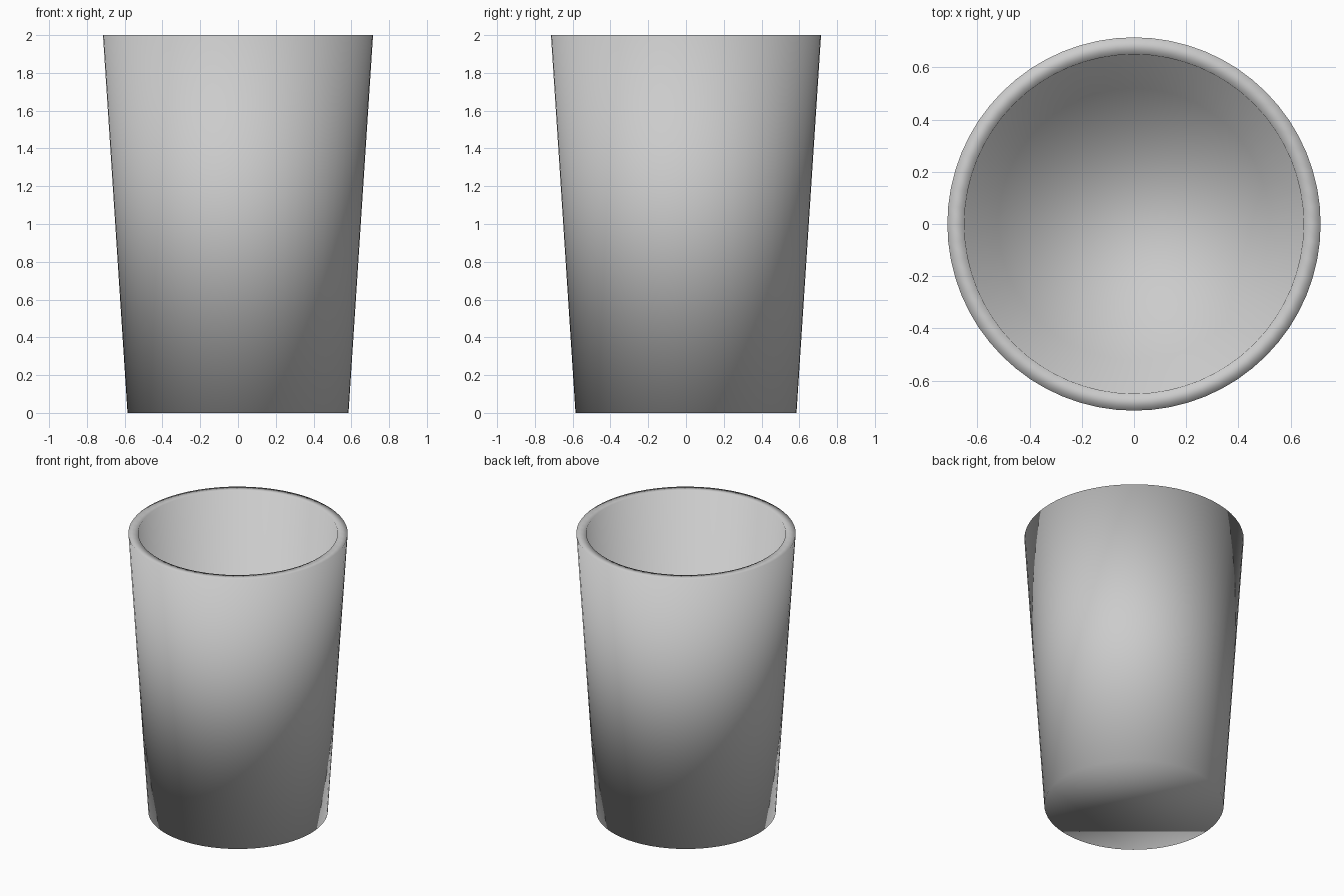
import bpy, bmesh
from mathutils import Vector

if "Cube" in bpy.data.objects:
    bpy.data.objects.remove(bpy.data.objects["Cube"])

SEGMENTS = 64
HEIGHT, R_TOP, R_BOTTOM = 2.0, 0.715, 0.585
WALL = 0.065

bm = bmesh.new()

# Tapered outer body, closed at both ends
bmesh.ops.create_cone(bm, cap_ends=True, segments=SEGMENTS,
                      radius1=R_BOTTOM, radius2=R_TOP, depth=HEIGHT)
bmesh.ops.translate(bm, verts=bm.verts, vec=Vector((0, 0, HEIGHT / 2)))

# Flat rim around the opening
top = max(bm.faces, key=lambda f: f.calc_center_median().z)
bmesh.ops.inset_region(bm, faces=[top], thickness=WALL, use_even_offset=True)

# Hollow inside with a floor, following the outer taper
floor = bmesh.ops.extrude_discrete_faces(bm, faces=[top])["faces"][0]
scale = (R_BOTTOM - WALL) / (R_TOP - WALL)
for v in floor.verts:
    v.co = Vector((v.co.x * scale, v.co.y * scale, WALL))

bmesh.ops.recalc_face_normals(bm, faces=bm.faces)

# Smooth shading runs over the rim and base corners
for f in bm.faces:
    f.smooth = True

mesh = bpy.data.meshes.new("cup")
bm.to_mesh(mesh)
bm.free()
cup = bpy.data.objects.new("cup", mesh)
bpy.context.collection.objects.link(cup)
